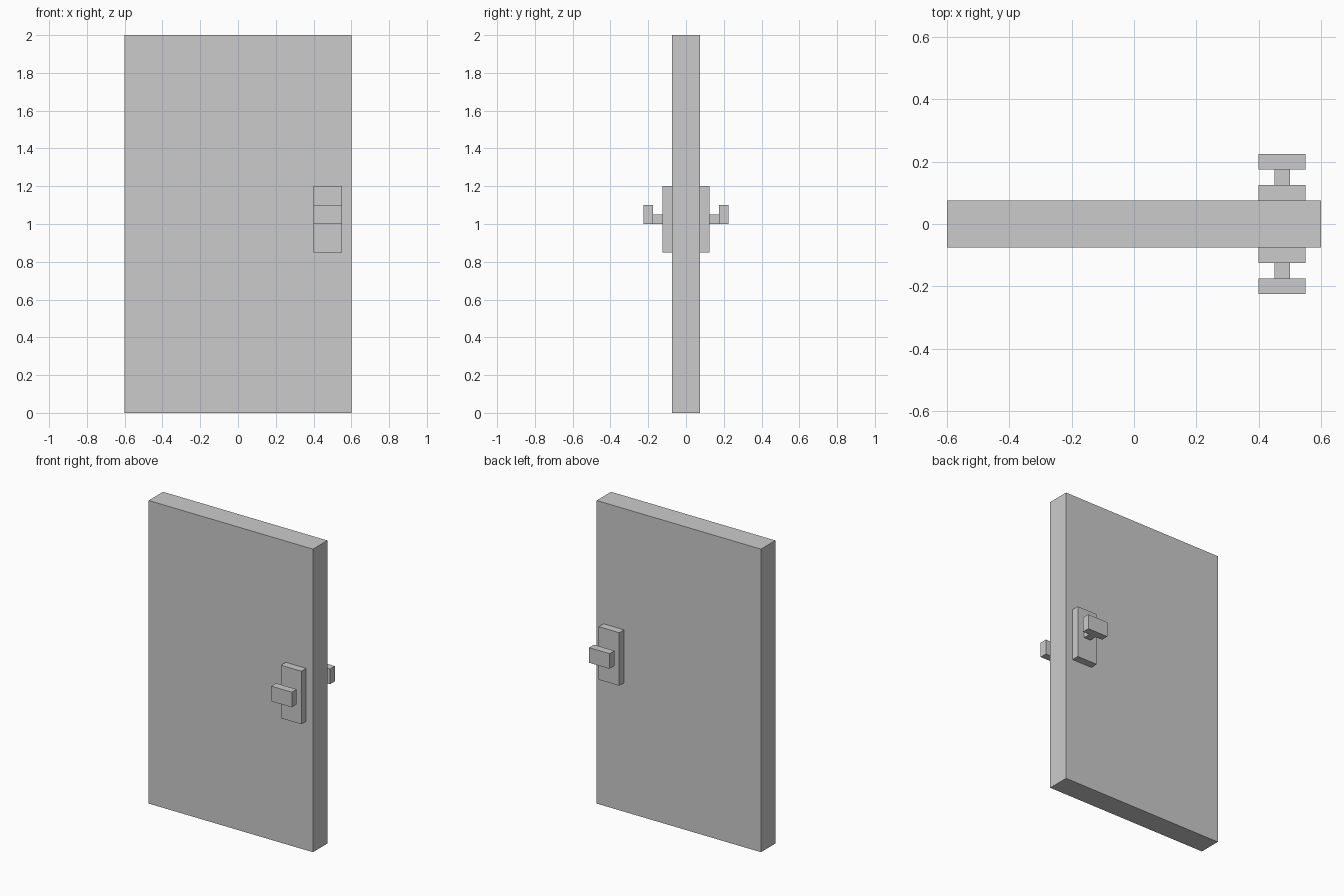
import bpy, bmesh
from mathutils import Matrix

if "Cube" in bpy.data.objects:
    bpy.data.objects.remove(bpy.data.objects["Cube"])

HALF = 0.075    # half thickness of the door
DEPTH = 0.05    # depth of the panel grooves


def add_object(name, bm):
    bmesh.ops.recalc_face_normals(bm, faces=bm.faces)
    mesh = bpy.data.meshes.new(name)
    bm.to_mesh(mesh)
    bm.free()
    obj = bpy.data.objects.new(name, mesh)
    bpy.context.collection.objects.link(obj)
    return obj


def box(name, lo, hi):
    bm = bmesh.new()
    size = [h - l for l, h in zip(lo, hi)]
    mid = [(h + l) / 2 for l, h in zip(lo, hi)]
    bmesh.ops.create_cube(bm, size=1, matrix=Matrix.Translation(mid) @ Matrix.Diagonal((*size, 1)))
    return add_object(name, bm)


# Door leaf: a grid for the front, with a sunken groove around each raised panel
xs = [-0.6, -0.45, -0.4, 0.4, 0.45, 0.6]
zs = [0, 0.15, 0.2, 1.15, 1.2, 1.3, 1.35, 1.8, 1.85, 2.0]
bm = bmesh.new()
grid = [[bm.verts.new((x, -HALF, z)) for x in xs] for z in zs]
groove = []
for j in range(len(zs) - 1):
    for i in range(len(xs) - 1):
        face = bm.faces.new((grid[j][i], grid[j][i + 1], grid[j + 1][i + 1], grid[j + 1][i]))
        in_opening = 1 <= i <= 3 and j in (1, 2, 3, 5, 6, 7)
        is_panel = i == 2 and j in (2, 6)
        if in_opening and not is_panel:
            groove.append(face)
rim = [e for e in bm.edges if e.is_boundary]

# Push the grooves in and carry the rim back to the middle plane
sunk = bmesh.ops.extrude_face_region(bm, geom=groove)["geom"]
for v in sunk:
    if isinstance(v, bmesh.types.BMVert):
        v.co.y += DEPTH
edge = bmesh.ops.extrude_edge_only(bm, edges=rim)["geom"]
for v in edge:
    if isinstance(v, bmesh.types.BMVert):
        v.co.y = 0

# Mirror to the back face
bmesh.ops.mirror(bm, geom=bm.verts[:] + bm.edges[:] + bm.faces[:],
                 matrix=Matrix.Identity(4), merge_dist=0.0001, axis='Y')
bmesh.ops.remove_doubles(bm, verts=bm.verts, dist=0.0001)
add_object("door_leaf", bm)

# Handle on each side: plate reaching down to the groove floor, stem and grip
for side, s in (("front", -1), ("back", 1)):
    for part, x, y, z in (
        ("handle_plate", (0.4, 0.55), (HALF - DEPTH, 0.125), (0.85, 1.2)),
        ("handle_stem", (0.45, 0.5), (0.125, 0.175), (1.0, 1.05)),
        ("handle_grip", (0.4, 0.55), (0.175, 0.225), (1.0, 1.1)),
    ):
        y0, y1 = sorted((s * y[0], s * y[1]))
        box(f"{side}_{part}", (x[0], y0, z[0]), (x[1], y1, z[1]))
